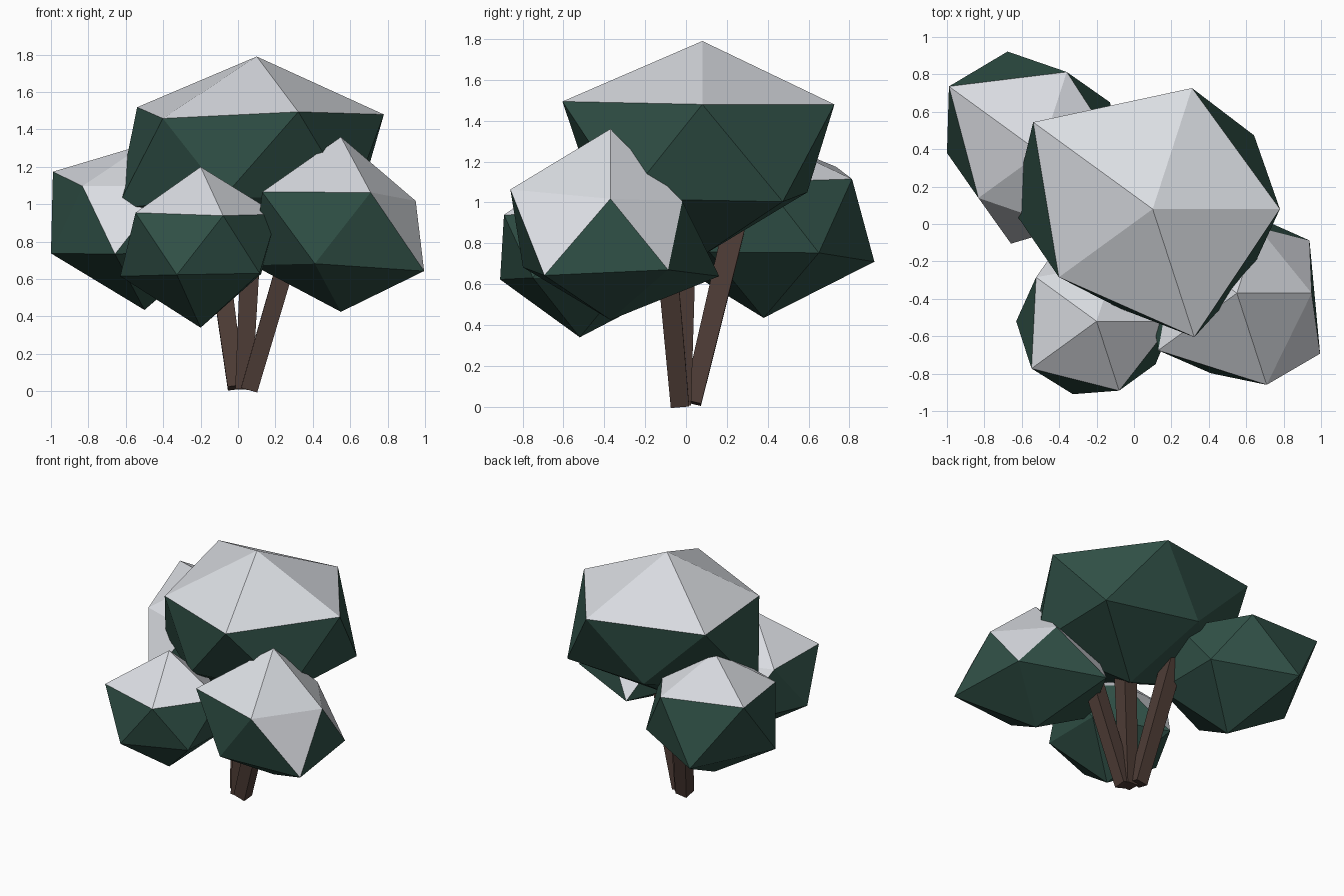
import bpy
import bmesh
from math import atan2, cos, sin, pi
from mathutils import Vector

default_cube = bpy.data.objects.get("Cube")
if default_cube:
    bpy.data.objects.remove(default_cube, do_unlink=True)


def make_material(name, colour):
    material = bpy.data.materials.new(name)
    material.use_nodes = True
    material.diffuse_color = (*colour, 1)
    shader = material.node_tree.nodes["Principled BSDF"]
    shader.inputs["Base Color"].default_value = (*colour, 1)
    shader.inputs["Roughness"].default_value = 0.9
    return material


leaf_green = make_material("leaf green", (0.03, 0.082, 0.063))
snow_white = make_material("snow white", (0.71, 0.73, 0.77))
bark_brown = make_material("bark brown", (0.075, 0.045, 0.036))


def add_object(name, bm, materials):
    bmesh.ops.recalc_face_normals(bm, faces=bm.faces)
    mesh = bpy.data.meshes.new(name)
    bm.to_mesh(mesh)
    bm.free()
    for material in materials:
        mesh.materials.append(material)
    obj = bpy.data.objects.new(name, mesh)
    bpy.context.scene.collection.objects.link(obj)
    return obj


def foliage(name, centre, top, bottom, slope, ring):
    """Uneven icosahedron; ring holds ten radii, one every 36 degrees,
    alternating between the upper and lower rows of corners."""
    bm = bmesh.new()
    bmesh.ops.create_icosphere(bm, subdivisions=1, radius=1)
    for v in bm.verts:
        if abs(v.co.z) > 0.9:
            v.co = Vector((0, 0, top if v.co.z > 0 else -bottom))
        else:
            step = round(atan2(v.co.y, v.co.x) / (pi / 5)) % 10
            r, angle = ring[step], step * pi / 5
            side = 1 if v.co.z > 0 else -1
            v.co = Vector((r * cos(angle), r * sin(angle), side * slope * r))
        v.co += Vector(centre)
    # Snow lies on faces that point upward enough
    bm.normal_update()
    for face in bm.faces:
        face.material_index = int(face.normal.z > 0.36)
    return add_object(name, bm, (leaf_green, snow_white))


def branch(name, base, tip, base_width, tip_width, twist):
    """Tapered four-sided post between two points."""
    bm = bmesh.new()
    base, tip = Vector(base), Vector(tip)
    bmesh.ops.create_cone(bm, cap_ends=True, segments=4, depth=1,
                          radius1=base_width * 0.707, radius2=tip_width * 0.707)
    turn = Vector((0, 0, 1)).rotation_difference(tip - base).to_matrix()
    for v in bm.verts:
        end = tip if v.co.z > 0 else base
        angle = atan2(v.co.y, v.co.x) + twist
        radius = v.co.xy.length
        v.co = end + turn @ Vector((radius * cos(angle), radius * sin(angle), 0))
    return add_object(name, bm, (bark_brown,))


# Foliage clumps
foliage("crown_foliage", (0.10, 0.08, 1.24), 0.55, 0.50, 0.353,
        (0.68, 0.67, 0.68, 0.54, 0.79, 0.75, 0.62, 0.56, 0.72, 0.63))
foliage("front_left_foliage", (0.55, -0.37, 0.86), 0.50, 0.435, 0.395,
        (0.40, 0.48, 0.37, 0.56, 0.40, 0.47, 0.52, 0.45, 0.515, 0.55))
foliage("front_right_foliage", (-0.20, -0.52, 0.785), 0.415, 0.445, 0.395,
        (0.41, 0.40, 0.33, 0.50, 0.40, 0.43, 0.43, 0.41, 0.39, 0.39))
foliage("back_right_foliage", (-0.50, 0.38, 0.935), 0.385, 0.50, 0.395,
        (0.42, 0.46, 0.455, 0.57, 0.605, 0.50, 0.41, 0.51, 0.42, 0.45))

# Trunk stems, spreading from a shared foot
branch("middle_stem", (0.03, -0.02, 0.01), (0.08, 0.0, 1.0), 0.09, 0.11, pi / 4)
branch("back_right_stem", (-0.01, 0.03, 0.02), (-0.14, 0.26, 0.98), 0.09, 0.11, pi / 4)
branch("front_left_stem", (0.06, -0.03, 0.01), (0.32, -0.11, 0.90), 0.09, 0.10, pi / 4)
